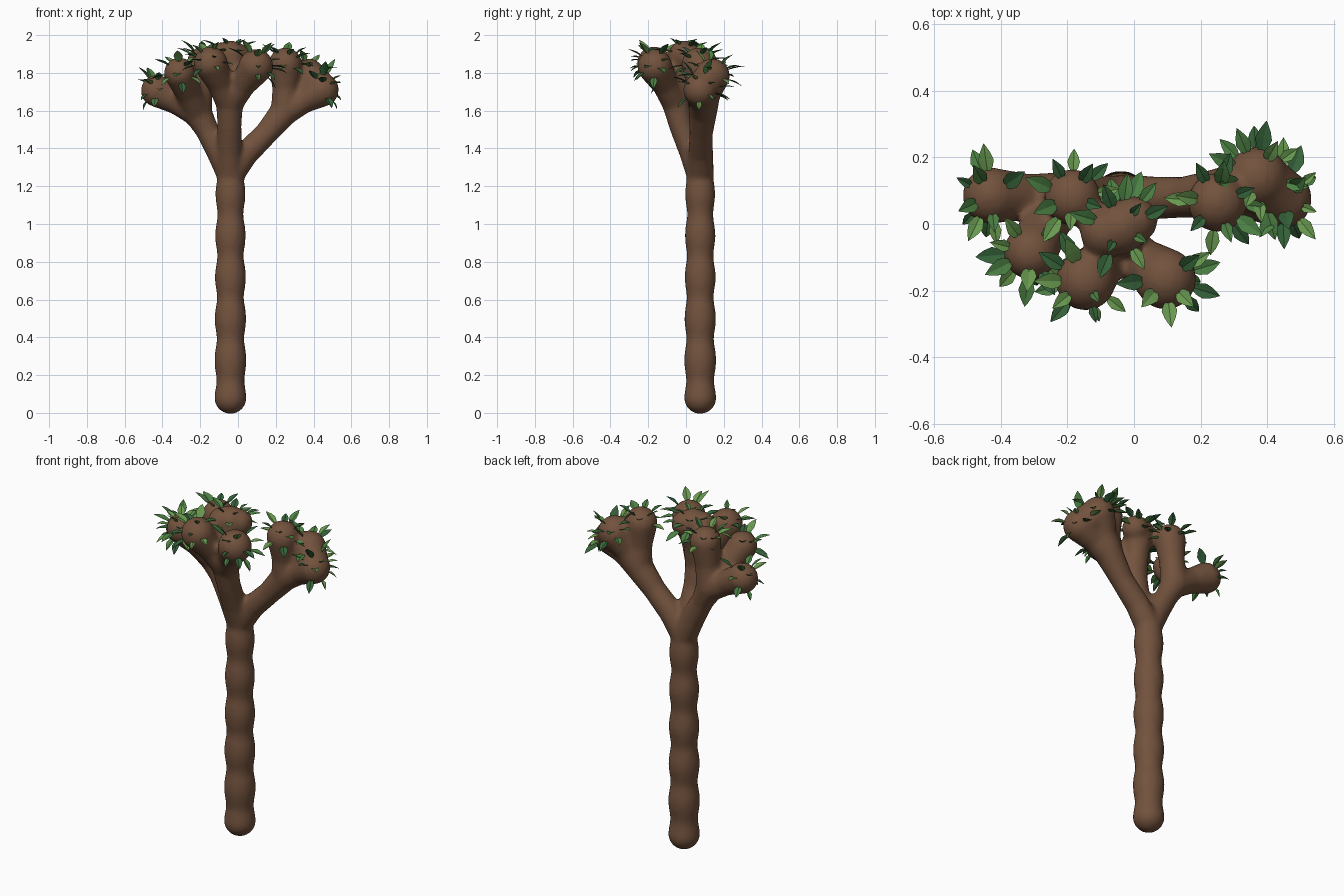
import bpy, bmesh, math, random
from mathutils import Vector, Matrix
from mathutils.bvhtree import BVHTree

if "Cube" in bpy.data.objects:
    bpy.data.objects.remove(bpy.data.objects["Cube"])

random.seed(7)


def material(name, rgb):
    m = bpy.data.materials.new(name)
    m.diffuse_color = (*rgb, 1)
    m.use_nodes = True
    m.node_tree.nodes["Principled BSDF"].inputs["Base Color"].default_value = m.diffuse_color
    return m


bark = material("bark", (0.17, 0.085, 0.047))
greens = [material("leaf_dark", (0.035, 0.12, 0.04)),
          material("leaf_mid", (0.07, 0.21, 0.055)),
          material("leaf_light", (0.14, 0.32, 0.08))]

wood = bmesh.new()


def ball(p, r):
    bmesh.ops.create_icosphere(wood, subdivisions=3, radius=r + 0.003,
                               matrix=Matrix.Translation(p))


def limb(points):
    """Chain of balls along (x, y, z, radius) points."""
    for a, b in zip(points, points[1:]):
        a, b = Vector(a), Vector(b)
        n = max(1, math.ceil((b - a).length / 0.022))
        for i in range(n + 1):
            v = a.lerp(b, i / n)
            ball(v.to_3d(), v[3])


# Beaded trunk
z = 0.08
while z < 1.28:
    r = 0.079 - 0.006 * z + 0.006 * math.cos(math.tau * (z - 0.06) / 0.22)
    ball((-0.04, 0.075, z), r)
    z += 0.02

# Three main branches
fork = (-0.04, 0.075, 1.26, 0.07)
right_end = (0.25, 0.09, 1.60, 0.074)
mid_end = (-0.045, -0.055, 1.64, 0.07)
left_end = (-0.215, 0.08, 1.59, 0.074)
limb([fork, (0.04, 0.078, 1.37, 0.064), (0.15, 0.08, 1.48, 0.06), right_end])
limb([fork, (-0.045, 0.03, 1.38, 0.064), (-0.045, -0.025, 1.52, 0.062), mid_end])
limb([fork, (-0.10, 0.077, 1.38, 0.064), (-0.165, 0.08, 1.50, 0.06), left_end])

# Rounded twig ends: start of the twig, then the knob
knobs = [
    (right_end, (0.25, 0.065, 1.845, 0.087)),
    (right_end, (0.37, 0.14, 1.785, 0.090)),
    (right_end, (0.445, 0.075, 1.71, 0.087)),
    (mid_end, (-0.145, -0.17, 1.85, 0.088)),
    (mid_end, (0.095, -0.165, 1.835, 0.090)),
    (mid_end, (-0.04, -0.01, 1.89, 0.080)),
    (left_end, (-0.43, 0.085, 1.705, 0.083)),
    (left_end, (-0.31, -0.085, 1.80, 0.080)),
    (left_end, (-0.185, 0.08, 1.855, 0.083)),
]
for start, end in knobs:
    a, b = Vector(start), Vector(end)
    neck = a.lerp(b, 0.5)
    neck[3] = 0.066
    limb([a, neck, b])
# Bridges where neighbouring knobs melt together
limb([(-0.085, -0.025, 1.885, 0.074), (0.0, 0.012, 1.885, 0.07)])
limb([(0.37, 0.14, 1.785, 0.085), (0.445, 0.075, 1.71, 0.085)])

# Fuse into one smooth skin
mesh = bpy.data.meshes.new("branching_trunk")
wood.to_mesh(mesh)
wood.free()
tree = bpy.data.objects.new("branching_trunk", mesh)
bpy.context.collection.objects.link(tree)
fuse = tree.modifiers.new("fuse", 'REMESH')
fuse.mode = 'VOXEL'
fuse.voxel_size = 0.012
soft = tree.modifiers.new("soften", 'SMOOTH')
soft.factor = 0.5
soft.iterations = 10
deps = bpy.context.evaluated_depsgraph_get()
skin = bpy.data.meshes.new_from_object(tree.evaluated_get(deps))
tree.modifiers.clear()
tree.data = skin
skin.materials.clear()
skin.materials.append(bark)
for p in skin.polygons:
    p.use_smooth = True
    p.material_index = 0

# Leaves: folded pointed blades standing out from the knobs
tree_bvh = BVHTree.FromPolygons([v.co for v in skin.vertices],
                                [p.vertices[:] for p in skin.polygons])
leaf_bm = bmesh.new()
outline = [(0.0, 0.006), (0.2, 0.019), (0.45, 0.026), (0.7, 0.018), (0.88, 0.008)]


def leaf(base, d, length, tone):
    side = d.cross(Vector((0, 0, 1))).normalized()
    up = side.cross(d)
    k = length / 0.1
    rows = []
    for t, w in outline:
        c = base + d * (t * length) - up * (0.012 * t * t)
        rows.append([leaf_bm.verts.new(c + side * (s * w * k) + up * (abs(s) * w * 0.3))
                     for s in (-1, 0, 1)])
    tip = leaf_bm.verts.new(base + d * length - up * 0.012)
    for a, b in zip(rows, rows[1:]):
        for i in (0, 1):
            leaf_bm.faces.new((a[i], a[i + 1], b[i + 1], b[i])).material_index = tone
    for i in (0, 1):
        leaf_bm.faces.new((rows[-1][i], rows[-1][i + 1], tip)).material_index = tone


for start, end in knobs:
    centre = Vector(end[:3])
    axis = (centre - Vector(start[:3])).normalized()
    bases = []
    for _ in range(200):
        if len(bases) == 12:
            break
        d = Vector([random.gauss(0, 1) for _ in range(3)]).normalized()
        if d.dot(axis) < -0.2 or abs(d.z) > 0.9:
            continue
        hit = tree_bvh.ray_cast(centre + d * 0.25, -d)[0]
        if hit is None or (hit - centre).length > 0.115:
            continue
        if any((hit - b).length < 0.045 for b in bases):
            continue
        length = random.uniform(0.07, 0.1)
        tip = hit + d * length
        if not (-0.535 < tip.x < 0.555 and abs(tip.y) < 0.315 and tip.z < 2.0):
            length = 0.055
            tip = hit + d * length
            if tip.z > 2.0 or tip.x > 0.56 or tip.x < -0.54 or abs(tip.y) > 0.315:
                continue
        bases.append(hit)
        leaf(hit - d * 0.008, d, length, random.randrange(3))

leaf_mesh = bpy.data.meshes.new("leaves")
leaf_bm.to_mesh(leaf_mesh)
leaf_bm.free()
for g in greens:
    leaf_mesh.materials.append(g)
leaves = bpy.data.objects.new("leaves", leaf_mesh)
bpy.context.collection.objects.link(leaves)
